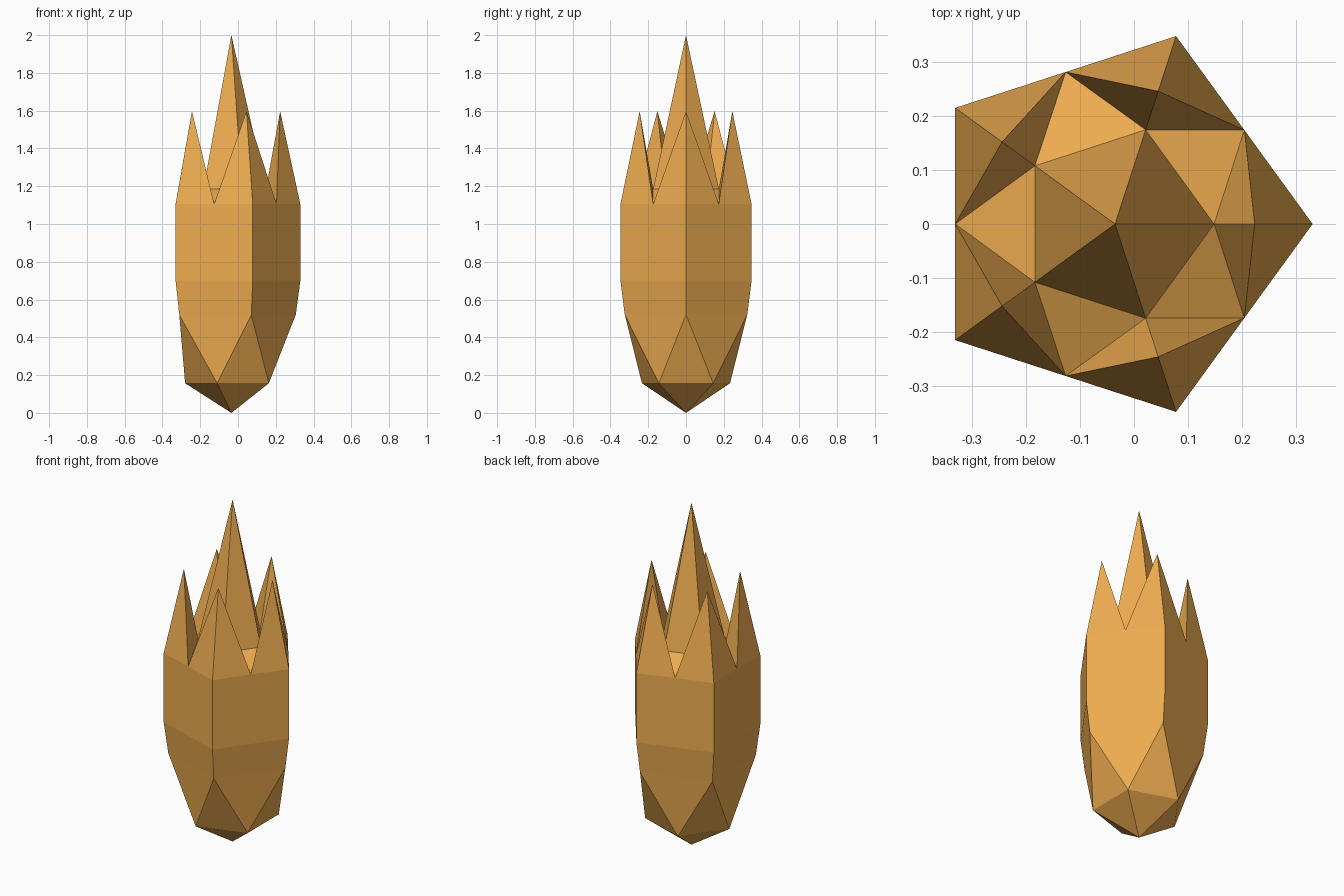
import bpy, bmesh
from math import cos, sin, radians

if "Cube" in bpy.data.objects:
    bpy.data.objects.remove(bpy.data.objects["Cube"])

CX = -0.035          # pentagon axis, so the bounds are centred on x = 0
bm = bmesh.new()


def ring(radius, z, turn=0):
    """Five vertices around the axis."""
    return [bm.verts.new((CX + radius * cos(radians(72 * i + turn)),
                          radius * sin(radians(72 * i + turn)), z))
            for i in range(5)]


# Rings from bottom to top
base = bm.verts.new((CX, 0, 0))
low = ring(0.245, 0.157, 36)
waist = ring(0.341, 0.52)
belly = ring(0.365, 0.70)
rim = ring(0.365, 1.105)
valley = ring(0.365 * cos(radians(36)), 1.106, 36)
tips = ring(0.258, 1.597)
inner = ring(0.183, 1.185)
peak = bm.verts.new((CX, 0, 2.0))

for i in range(5):
    j = (i + 1) % 5
    h = (i - 1) % 5
    for f in (
        # faceted bottom
        (base, low[j], low[i]),
        (low[i], low[j], waist[j]),
        (low[i], waist[j], waist[i]),
        # straight body
        (waist[i], waist[j], belly[j], belly[i]),
        (belly[i], belly[j], valley[i]),
        (belly[i], valley[i], rim[i]),
        (belly[j], rim[j], valley[i]),
        # outer spike, outside and inside
        (rim[i], valley[i], tips[i]),
        (valley[h], rim[i], tips[i]),
        (tips[i], valley[i], inner[i]),
        (valley[h], tips[i], inner[i]),
        # floor between the spikes and central spike
        (valley[i], inner[j], inner[i]),
        (inner[i], inner[j], peak),
    ):
        bm.faces.new(f)
bmesh.ops.recalc_face_normals(bm, faces=bm.faces)

mesh = bpy.data.meshes.new("crystal")
bm.to_mesh(mesh)
bm.free()
crystal = bpy.data.objects.new("crystal", mesh)
bpy.context.collection.objects.link(crystal)

amber = bpy.data.materials.new("amber")
amber.diffuse_color = (0.85, 0.41, 0.08, 1)
amber.use_nodes = True
amber.node_tree.nodes["Principled BSDF"].inputs["Base Color"].default_value = amber.diffuse_color
mesh.materials.append(amber)
